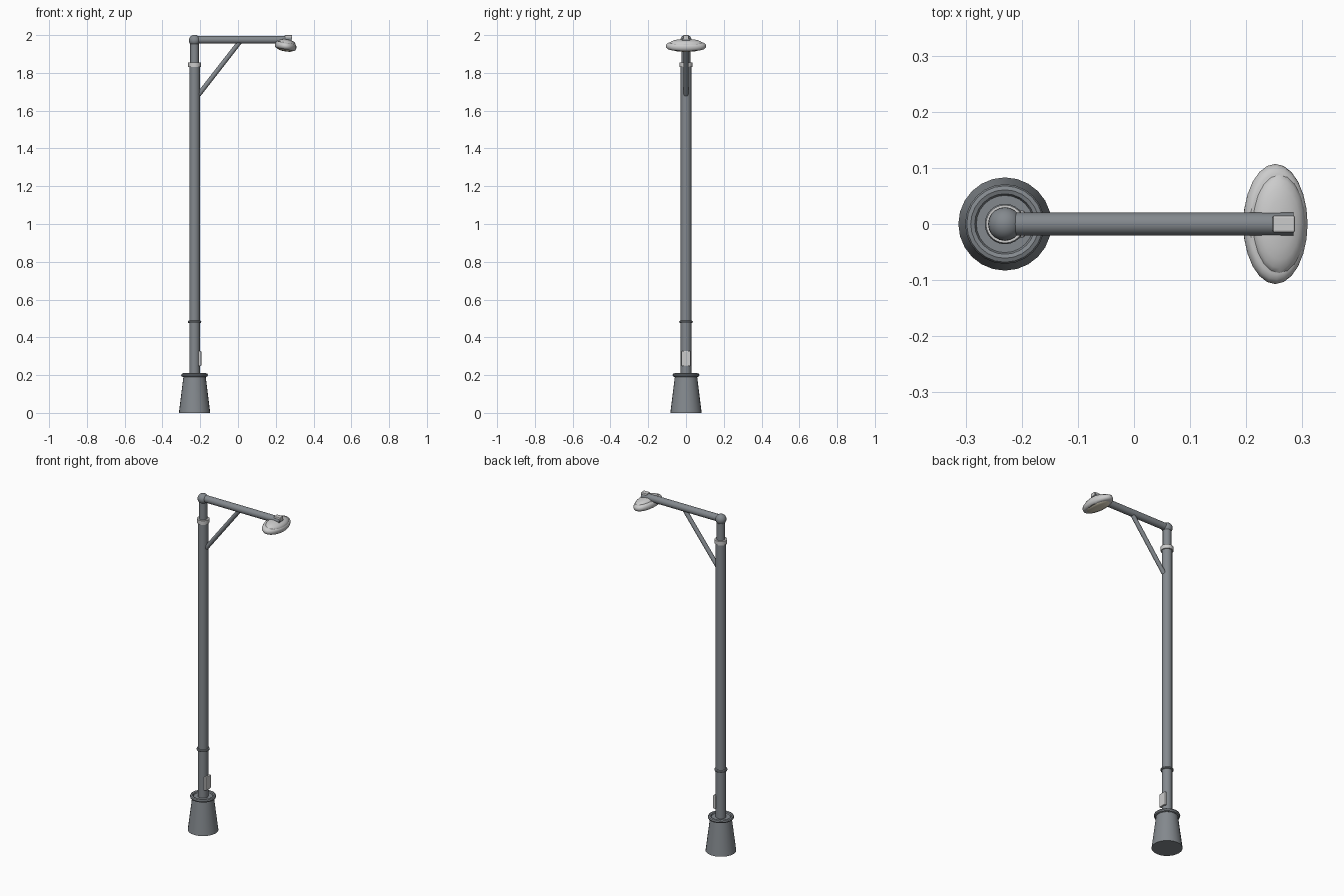
import bpy, math
from mathutils import Vector

if "Cube" in bpy.data.objects:
    bpy.data.objects.remove(bpy.data.objects["Cube"])

PX = -0.23  # pole axis


def finish(name, smooth=True):
    o = bpy.context.object
    o.name = name
    if smooth:
        bpy.ops.object.shade_smooth_by_angle(angle=math.radians(35))
    return o


def lathe(name, prof, n=24, loc=(PX, 0, 0), scale=(1, 1, 1), tilt=0.0):
    verts, faces = [], []
    for r, z in prof:
        for i in range(n):
            a = 2 * math.pi * i / n
            verts.append((r * math.cos(a) * scale[0], r * math.sin(a) * scale[1], z * scale[2]))
    for k in range(len(prof) - 1):
        for i in range(n):
            j = (i + 1) % n
            faces.append((k * n + i, k * n + j, (k + 1) * n + j, (k + 1) * n + i))
    faces.append(tuple(reversed(range(n))))
    faces.append(tuple(range((len(prof) - 1) * n, len(prof) * n)))
    me = bpy.data.meshes.new(name)
    me.from_pydata(verts, [], faces)
    o = bpy.data.objects.new(name, me)
    bpy.context.collection.objects.link(o)
    o.location = loc
    o.rotation_euler[1] = tilt
    bpy.ops.object.select_all(action='DESELECT')
    o.select_set(True)
    bpy.context.view_layer.objects.active = o
    return finish(name)


def rod(name, a, b, r, n=16):
    a, b = Vector(a), Vector(b)
    d = b - a
    bpy.ops.mesh.primitive_cylinder_add(vertices=n, radius=r, depth=d.length, location=(a + b) / 2)
    bpy.context.object.rotation_euler = d.to_track_quat('Z', 'Y').to_euler()
    return finish(name)


def box(name, loc, size, bevel=0.004):
    bpy.ops.mesh.primitive_cube_add(size=1, location=loc)
    o = bpy.context.object
    o.scale = size
    bpy.ops.object.transform_apply(location=False, rotation=False, scale=True)
    m = o.modifiers.new("bevel", 'BEVEL')
    m.width, m.segments = bevel, 2
    return finish(name, False)


def ring(name, z, R, r):
    bpy.ops.mesh.primitive_torus_add(location=(PX, 0, z), major_radius=R, minor_radius=r,
                                     major_segments=24, minor_segments=8)
    return finish(name)


def paint(o, c):
    m = bpy.data.materials.new(o.name)
    m.diffuse_color = (*c, 1)
    m.use_nodes = True
    m.node_tree.nodes["Principled BSDF"].inputs["Base Color"].default_value = m.diffuse_color
    o.data.materials.append(m)


DARK, LIGHT, LENS = (0.23, 0.25, 0.27), (0.55, 0.55, 0.54), (0.72, 0.66, 0.52)

# Base and pole
paint(lathe("base", [(0.083, 0), (0.058, 0.2)]), DARK)
paint(ring("base_collar", 0.2, 0.061, 0.010), DARK)
paint(rod("pole", (PX, 0, 0.19), (PX, 0, 1.84), 0.028, 20), DARK)
paint(ring("pole_ring", 0.482, 0.029, 0.007), DARK)
paint(lathe("top_band", [(0.034, 1.83), (0.034, 1.854)]), LIGHT)
paint(rod("pole_top", (PX, 0, 1.84), (PX, 0, 1.97), 0.023), DARK)
paint(box("access_hatch", (-0.202, 0, 0.288), (0.016, 0.048, 0.08)), LIGHT)

# Elbow, arm and brace
bpy.ops.mesh.primitive_uv_sphere_add(segments=20, ring_count=12, radius=0.03, location=(PX, 0, 1.972))
paint(finish("elbow"), DARK)
paint(rod("arm", (PX, 0, 1.975), (0.284, 0, 1.975), 0.0205), DARK)
paint(rod("brace", (-0.208, 0, 1.685), (0.01, 0, 1.965), 0.0125, 12), DARK)

# Lamp head: oval rim, dome and lens, tilted slightly
S, T, C = (0.058, 0.107, 1), math.radians(10), (0.252, 0, 1.942)
rim = [(0.84, -0.018), (0.93, -0.014), (0.98, -0.008), (1, 0), (0.98, 0.008), (0.93, 0.014), (0.84, 0.018)]
dome = [(0.84, 0.008), (0.82, 0.016), (0.74, 0.023), (0.6, 0.029), (0.4, 0.033), (0.15, 0.035)]
lens = [(0.2, -0.028), (0.5, -0.026), (0.7, -0.021), (0.78, -0.015)]
paint(lathe("lamp_rim", rim, 24, C, S, T), LIGHT)
paint(lathe("lamp_dome", dome, 20, (0.256, 0, 1.943), S, T), LIGHT)
paint(lathe("lamp_lens", lens, 20, C, S, T), LENS)
paint(box("lamp_clip", (0.267, 0, 1.988), (0.04, 0.031, 0.024)), LIGHT)
